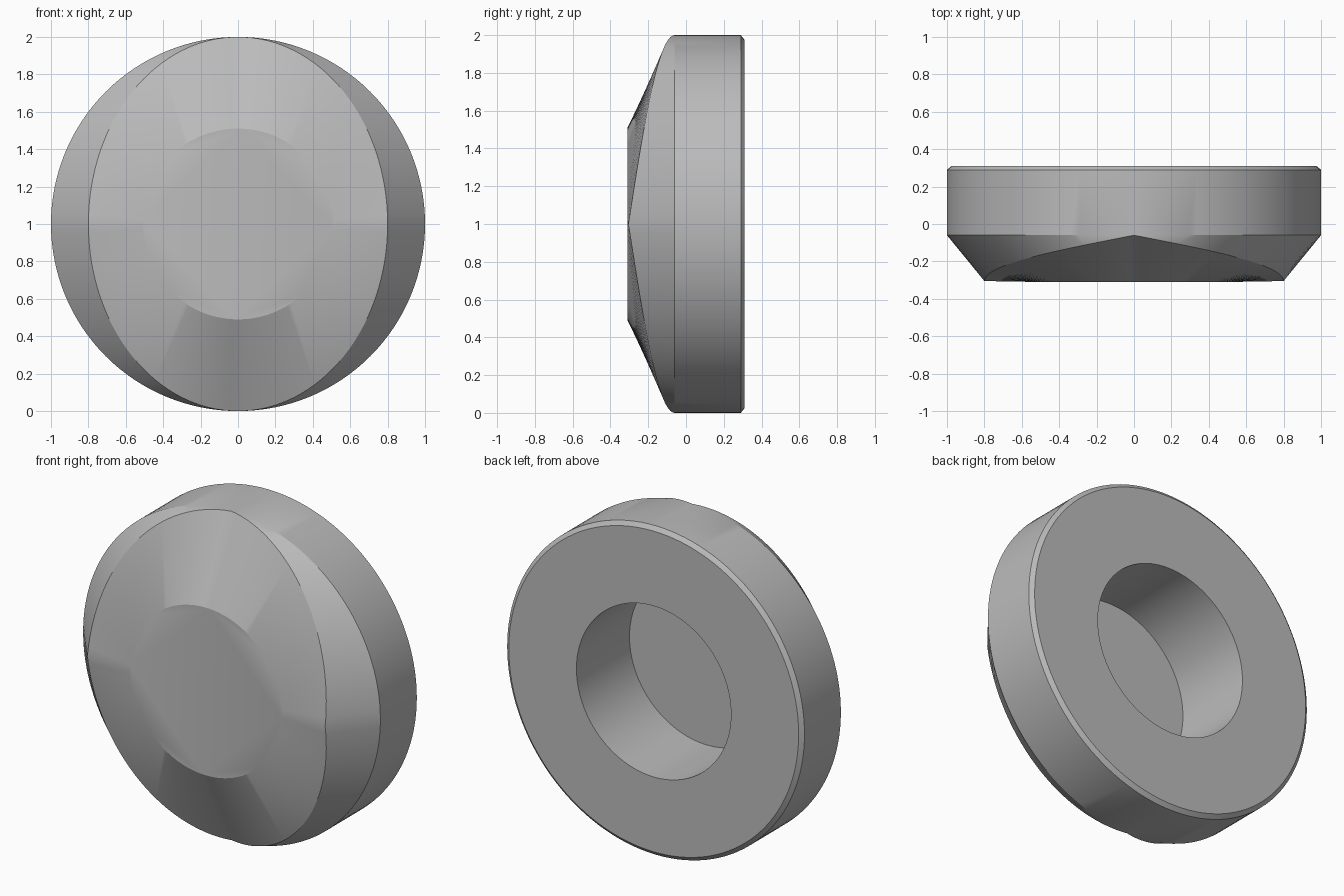
import bpy
import bmesh
from math import sin, cos, pi, asin

cube = bpy.data.objects.get("Cube")
if cube:
    bpy.data.objects.remove(cube, do_unlink=True)

SEGMENTS = 128
bm = bmesh.new()


def ring(width, height, depth):
    """Closed oval about the y axis; depth is a number or a function of the angle."""
    verts = []
    for i in range(SEGMENTS):
        t = 2 * pi * i / SEGMENTS
        y = depth(t) if callable(depth) else depth
        verts.append(bm.verts.new((width * sin(t), y, 1 + height * cos(t))))
    return verts


def crest(t):
    # Oval ridge: touches the rim at top and bottom, runs forward to the sides
    rise = asin(min(1, abs(sin(t)))) / (pi / 2)
    return -0.06 - 0.245 * rise


# Rings from the front disc, over the ridge and rim, into the rear bore
rings = [
    ring(0.51, 0.51, -0.31),   # front disc
    ring(0.80, 1.00, crest),   # oval ridge
    ring(1.00, 1.00, -0.06),   # front rim
    ring(1.00, 1.00, 0.29),    # rear rim
    ring(0.975, 0.975, 0.31),  # rear chamfer
    ring(0.52, 0.52, 0.31),    # bore mouth
    ring(0.52, 0.52, -0.20),   # bore floor
]
for a, b in zip(rings, rings[1:]):
    for i in range(SEGMENTS):
        j = (i + 1) % SEGMENTS
        bm.faces.new((a[i], a[j], b[j], b[i]))
bm.faces.new(rings[0])
bm.faces.new(rings[-1])
bmesh.ops.remove_doubles(bm, verts=bm.verts[:], dist=0.0001)
bmesh.ops.recalc_face_normals(bm, faces=bm.faces[:])

mesh = bpy.data.meshes.new("knob_body")
bm.to_mesh(mesh)
bm.free()
body = bpy.data.objects.new("knob_body", mesh)
bpy.context.collection.objects.link(body)

# Single plain grey
grey = bpy.data.materials.new("plain_grey")
grey.use_nodes = True
colour = (0.5, 0.5, 0.5, 1)
grey.diffuse_color = colour
grey.node_tree.nodes["Principled BSDF"].inputs["Base Color"].default_value = colour
mesh.materials.append(grey)

bpy.ops.object.select_all(action="DESELECT")
body.select_set(True)
bpy.context.view_layer.objects.active = body
bpy.ops.object.shade_smooth_by_angle(angle=pi / 9)
